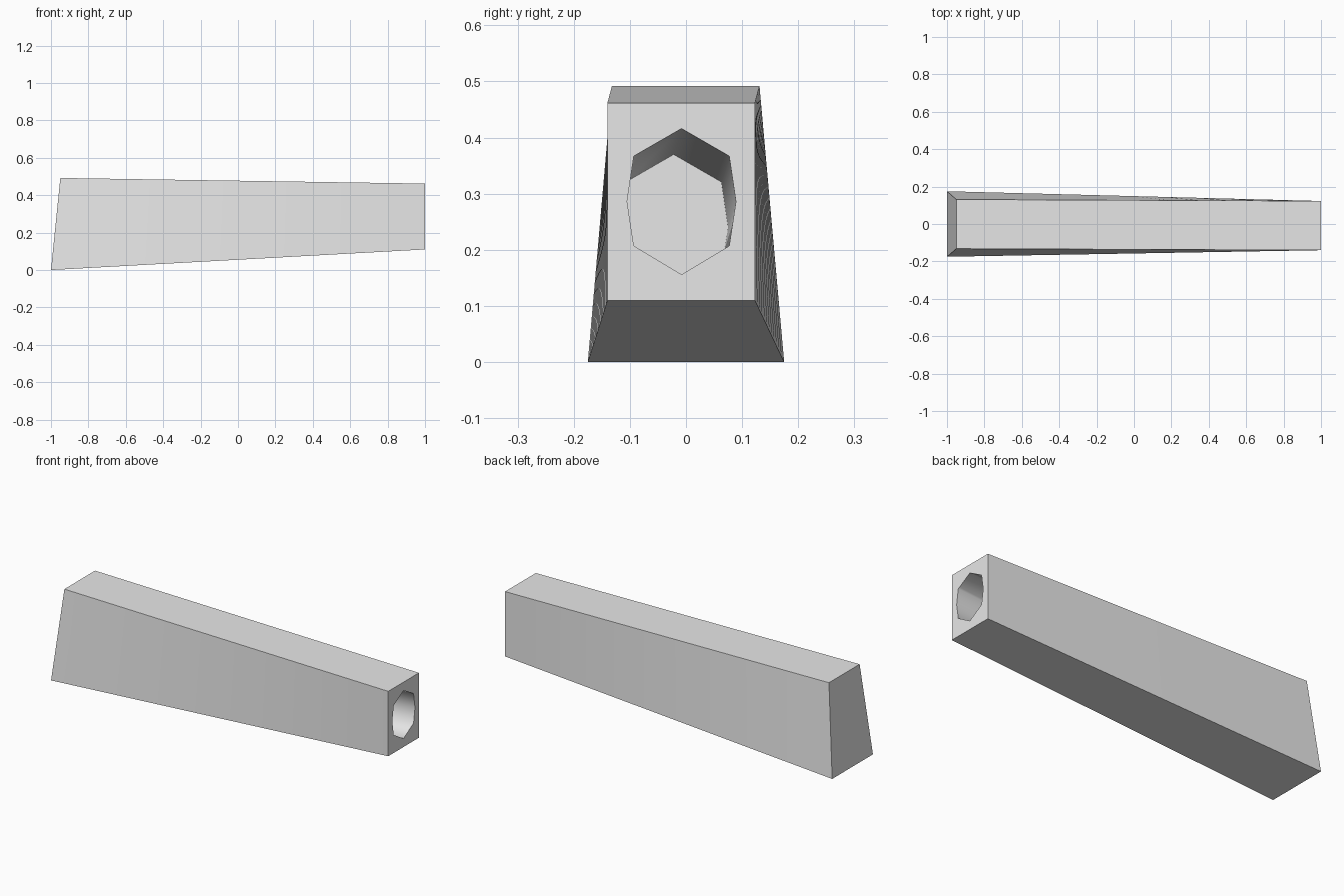
import bpy, bmesh, math
from mathutils import Vector

if "Cube" in bpy.data.objects:
    bpy.data.objects.remove(bpy.data.objects["Cube"])

grey = bpy.data.materials.new("light grey")
grey.diffuse_color = (0.8, 0.8, 0.8, 1)
grey.use_nodes = True
grey.node_tree.nodes["Principled BSDF"].inputs["Base Color"].default_value = grey.diffuse_color


def make(name, bm):
    bmesh.ops.recalc_face_normals(bm, faces=bm.faces)
    mesh = bpy.data.meshes.new(name)
    bm.to_mesh(mesh)
    bm.free()
    mesh.materials.append(grey)
    obj = bpy.data.objects.new(name, mesh)
    bpy.context.collection.objects.link(obj)
    return obj


def loft(rings):
    # Closed tube through equal-sized rings, capped at both ends
    bm = bmesh.new()
    loops = [[bm.verts.new(p) for p in ring] for ring in rings]
    for a, b in zip(loops, loops[1:]):
        for i in range(len(a)):
            j = (i + 1) % len(a)
            bm.faces.new((a[i], a[j], b[j], b[i]))
    bm.faces.new(loops[0])
    bm.faces.new(loops[-1])
    return bm


# Tapered, gently twisted body between a slanted end and an upright end
wide_end = [(-1, -.175, 0), (-1, .175, 0), (-.95, .131, .492), (-.95, -.132, .492)]
narrow_end = [(1, -.14, .11), (1, .123, .11), (1, .123, .462), (1, -.14, .462)]
steps = 12
rings = [[Vector(a).lerp(Vector(b), k / steps) for a, b in zip(wide_end, narrow_end)]
         for k in range(steps + 1)]
body = make("tapered_body", loft(rings))

# Eight-sided socket sloping down into the narrow end
profile = [(0, .13), (.085, .081), (.097, 0), (.085, -.079),
           (0, -.13), (-.085, -.079), (-.097, 0), (-.085, .081)]


def socket_ring(x):
    t = (1 - x) / 0.8
    return [(x, y - .008 - .014 * t, z + .286 - .046 * t) for y, z in profile]


cutter = make("socket_cutter", loft([socket_ring(1.1), socket_ring(0.2)]))
cutter.hide_render = True

cut = body.modifiers.new("socket", 'BOOLEAN')
cut.operation = 'DIFFERENCE'
cut.solver = 'EXACT'
cut.object = cutter
bpy.context.view_layer.objects.active = body
body.select_set(True)
bpy.ops.object.modifier_apply(modifier=cut.name)
bpy.data.objects.remove(cutter)

bpy.ops.object.shade_smooth_by_angle(angle=math.radians(65))
